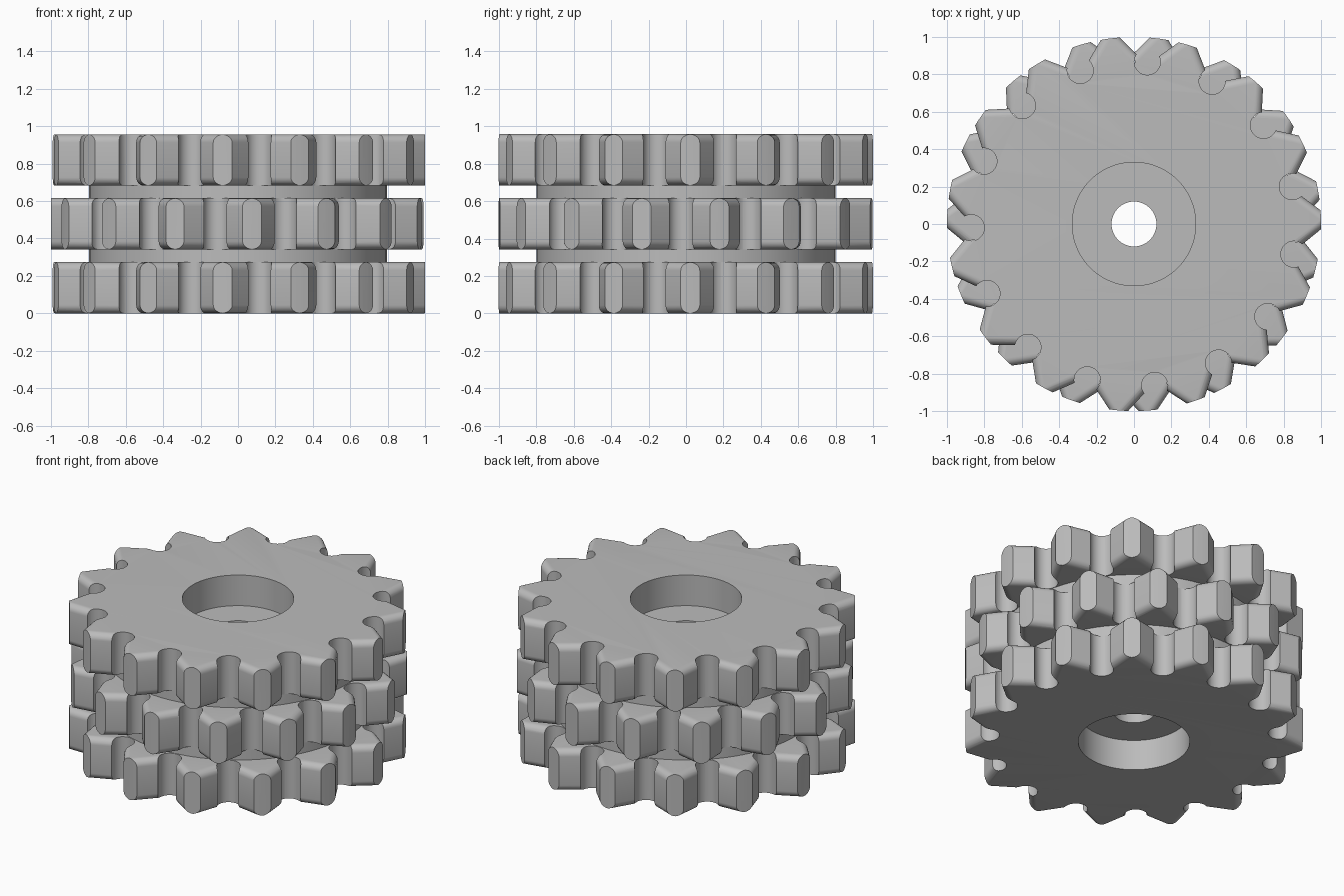
import bpy, bmesh
from math import sin, cos, pi, radians

if "Cube" in bpy.data.objects:
    bpy.data.objects.remove(bpy.data.objects["Cube"], do_unlink=True)

TEETH = 15
STEP = 2 * pi / TEETH
THICK = 0.274            # gear thickness
PITCH = 0.3415           # spacing between gear bases
HEIGHT = 2 * PITCH + THICK
FILLET = 0.044           # rounding along the tooth flanks
TIP, ROOT = 1.064, 0.854             # uncut star radii
TIP_ANG, ROOT_ANG = radians(37.8), radians(49.8)

steel = bpy.data.materials.new("steel_grey")
steel.use_nodes = True
grey = (0.5, 0.5, 0.5, 1)
steel.diffuse_color = grey
steel.node_tree.nodes["Principled BSDF"].inputs["Base Color"].default_value = grey


def finish(bm, name):
    bmesh.ops.recalc_face_normals(bm, faces=bm.faces)
    mesh = bpy.data.meshes.new(name)
    bm.to_mesh(mesh)
    bm.free()
    mesh.materials.append(steel)
    obj = bpy.data.objects.new(name, mesh)
    bpy.context.collection.objects.link(obj)
    return obj


def loft(bm, loops):
    """Skin a stack of closed loops and cap both ends."""
    rings = [[bm.verts.new(p) for p in loop] for loop in loops]
    n = len(rings[0])
    for a, b in zip(rings, rings[1:]):
        for i in range(n):
            j = (i + 1) % n
            bm.faces.new((a[i], a[j], b[j], b[i]))
    bm.faces.new(rings[0][::-1])
    bm.faces.new(rings[-1])


def circle(r, z, n, cx=0, cy=0):
    return [(cx + r * cos(2 * pi * i / n), cy + r * sin(2 * pi * i / n), z)
            for i in range(n)]


def lathe(name, profile, n=96):
    bm = bmesh.new()
    loft(bm, [circle(r, z, n) for r, z in profile])
    return finish(bm, name)


def star(inset, z, phase):
    loop = []
    for i in range(TEETH):
        for r, a in ((TIP - inset / sin(TIP_ANG), i * STEP),
                     (ROOT - inset / sin(ROOT_ANG), (i + 0.5) * STEP)):
            loop.append((r * cos(a + phase), r * sin(a + phase), z))
    return loop


def carve(obj, cuts):
    """Apply booleans, then smooth the curved faces."""
    for operation, cutter in cuts:
        mod = obj.modifiers.new("cut", 'BOOLEAN')
        mod.operation, mod.object, mod.solver = operation, cutter, 'EXACT'
    bpy.context.view_layer.update()
    graph = bpy.context.evaluated_depsgraph_get()
    mesh = bpy.data.meshes.new_from_object(obj.evaluated_get(graph))
    obj.modifiers.clear()
    obj.data = mesh
    bpy.ops.object.select_all(action='DESELECT')
    obj.select_set(True)
    bpy.context.view_layer.objects.active = obj
    bpy.ops.object.shade_smooth_by_angle(angle=radians(28))


def gear(name, z0, phase):
    # star prism with rounded flank edges
    turns = [i * pi / 12 for i in range(7)]
    low = [(FILLET * (1 - sin(t)), z0 + FILLET * (1 - cos(t))) for t in turns]
    high = [(d, 2 * z0 + THICK - z) for d, z in reversed(low)]
    bm = bmesh.new()
    loft(bm, [star(d, z, phase) for d, z in low + high])
    obj = finish(bm, name)
    # round seats between the teeth
    bm = bmesh.new()
    for i in range(TEETH):
        a = (i + 0.5) * STEP + phase
        c = 0.87 * cos(a), 0.87 * sin(a)
        loft(bm, [circle(0.07, z, 32, *c) for z in (z0 - 0.1, z0 + THICK + 0.1)])
    seats = finish(bm, name + "_seat_cutter")
    carve(obj, [('INTERSECT', rim), ('DIFFERENCE', seats), ('DIFFERENCE', bore)])
    bpy.data.objects.remove(seats, do_unlink=True)


# shared cutters: outer rim, and the stepped bore through the middle
rim = lathe("rim_cutter", [(1.0, -0.2), (1.0, HEIGHT + 0.2)], 180)
bore = lathe("bore_cutter", [(0.33, -0.2), (0.33, 0.2), (0.12, 0.2),
                             (0.12, HEIGHT - 0.2), (0.33, HEIGHT - 0.2),
                             (0.33, HEIGHT + 0.2)])

# three toothed wheels, the middle one turned out of step
for i, (label, turn) in enumerate((("lower", 1.3), ("middle", 10.3), ("upper", 1.3))):
    gear(label + "_gear", i * PITCH, radians(turn))

# plain spacers between the wheels
for i, label in enumerate(("lower", "upper")):
    spacer = lathe(label + "_spacer", [(0.797, i * PITCH + THICK), (0.797, (i + 1) * PITCH)])
    carve(spacer, [('DIFFERENCE', bore)])

for cutter in (rim, bore):
    bpy.data.objects.remove(cutter, do_unlink=True)
